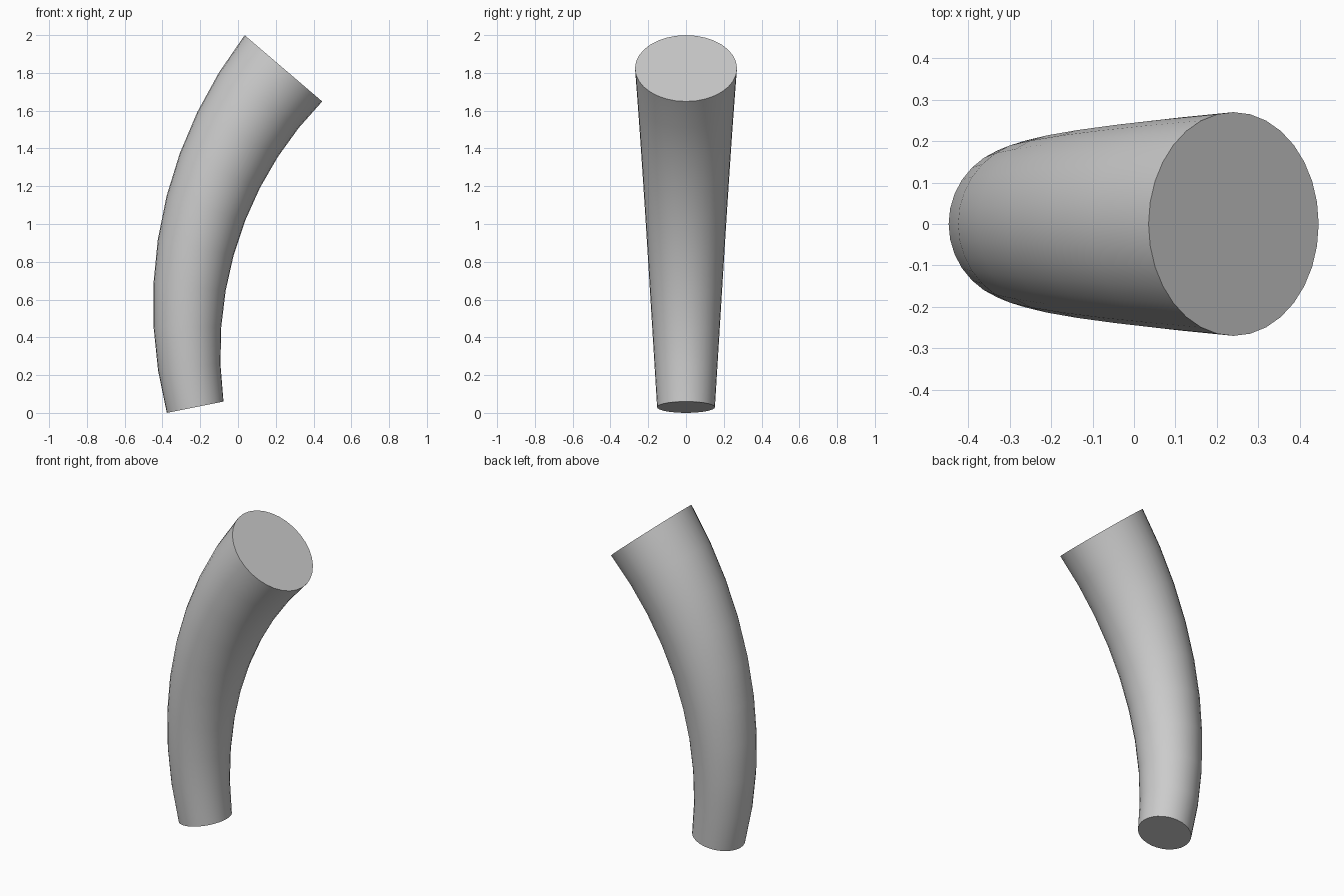
import bpy, bmesh
from math import sin, cos, pi, radians

if "Cube" in bpy.data.objects:
    bpy.data.objects.remove(bpy.data.objects["Cube"])

R, CX, CZ = 2.122, 1.854, 0.446        # bend radius and bend centre
A0, A1 = radians(-11.3), radians(40.5)  # start and end of the bend
R0, R1 = 0.153, 0.270                   # tube radius at bottom and top
STEPS, SIDES = 9, 32

# Tapered tube swept along the arc
bm = bmesh.new()
rings = []
for i in range(STEPS + 1):
    t = i / STEPS
    a = A0 + (A1 - A0) * t
    r = R0 + (R1 - R0) * t
    ring = []
    for k in range(SIDES):
        b = 2 * pi * k / SIDES
        d = R + r * cos(b)
        ring.append(bm.verts.new((CX - d * cos(a), r * sin(b), CZ + d * sin(a))))
    rings.append(ring)
for lo, hi in zip(rings, rings[1:]):
    for k in range(SIDES):
        n = (k + 1) % SIDES
        bm.faces.new((lo[k], lo[n], hi[n], hi[k]))

# Flat end caps
bm.faces.new(rings[0])
bm.faces.new(rings[-1])
bmesh.ops.recalc_face_normals(bm, faces=bm.faces)

mesh = bpy.data.meshes.new("curved_horn")
bm.to_mesh(mesh)
bm.free()
obj = bpy.data.objects.new("curved_horn", mesh)
bpy.context.collection.objects.link(obj)
bpy.context.view_layer.objects.active = obj
obj.select_set(True)
bpy.ops.object.shade_smooth_by_angle(angle=radians(30))
